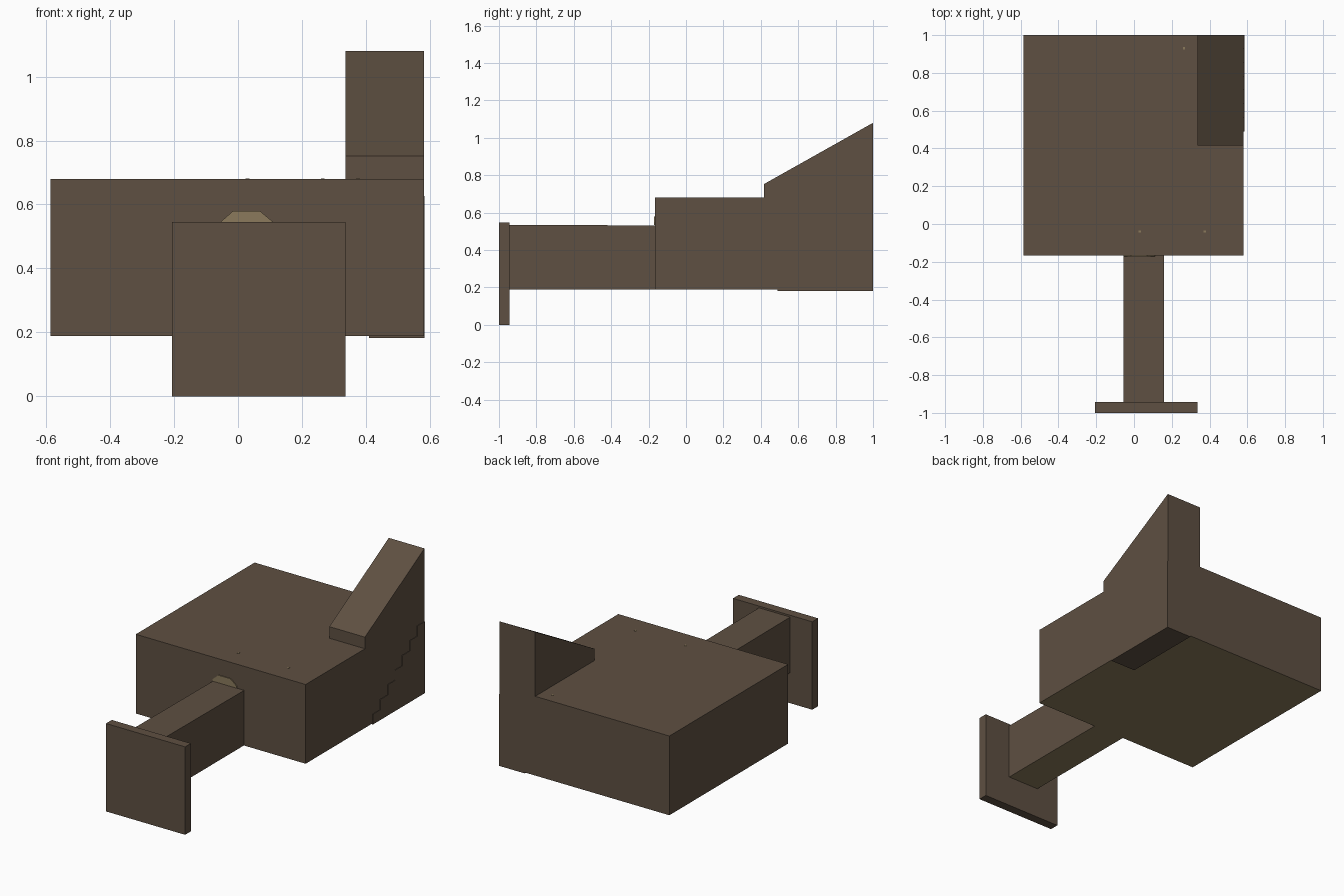
import bpy, bmesh

if "Cube" in bpy.data.objects:
    bpy.data.objects.remove(bpy.data.objects["Cube"])


def material(name, rgb):
    m = bpy.data.materials.new(name)
    m.diffuse_color = (*rgb, 1)
    m.use_nodes = True
    m.node_tree.nodes["Principled BSDF"].inputs["Base Color"].default_value = m.diffuse_color
    return m


brown = material("stone brown", (0.113, 0.080, 0.054))
tan = material("light tan", (0.258, 0.195, 0.107))


def prism(name, profile, lo, hi, axis, mat, floor_mat=None):
    """Extrude a 2D profile along x (profile = y,z) or y (profile = x,z)."""
    bm = bmesh.new()
    place = (lambda p, t: (t, *p)) if axis == "x" else (lambda p, t: (p[0], t, p[1]))
    a = [bm.verts.new(place(p, lo)) for p in profile]
    b = [bm.verts.new(place(p, hi)) for p in profile]
    bm.faces.new(a)
    bm.faces.new(b[::-1])
    n = len(profile)
    for i in range(n):
        j = (i + 1) % n
        bm.faces.new((a[i], b[i], b[j], a[j]))
    bmesh.ops.recalc_face_normals(bm, faces=bm.faces)
    bm.normal_update()
    if floor_mat:  # underside gets the floor colour
        for f in bm.faces:
            if f.normal.z < -0.9:
                f.material_index = 1
    me = bpy.data.meshes.new(name)
    bm.to_mesh(me)
    bm.free()
    me.materials.append(mat)
    if floor_mat:
        me.materials.append(floor_mat)
    ob = bpy.data.objects.new(name, me)
    bpy.context.collection.objects.link(ob)
    return ob


def box(name, x0, x1, y0, y1, z0, z1, mat=brown, floor_mat=None):
    return prism(name, [(y0, z0), (y1, z0), (y1, z1), (y0, z1)], x0, x1, "x", mat, floor_mat)


# Main chamber with a tan floor
box("chamber", -0.586, 0.581, -0.166, 1.0, 0.188, 0.68, floor_mat=tan)

# Corridor with a tan floor, and the entrance slab
prism("corridor", [(-0.945, 0.19), (-0.16, 0.19), (-0.16, 0.531), (-0.945, 0.535)],
      -0.056, 0.159, "x", brown, floor_mat=tan)
box("entrance_slab", -0.207, 0.337, -1.0, -0.943, 0.0, 0.546)

# Sloping stairwell roof
prism("stairwell", [(0.416, 0.6), (1.0, 0.6), (1.0, 1.08), (0.416, 0.752)],
      0.336, 0.581, "x", brown)

# Staircase showing through the side and underside of the chamber
steps, y0, y1, z0, z1 = 7, 0.49, 1.0, 0.182, 0.627
profile = [(y1, z0), (y0, z0)]
for i in range(steps):
    z = z0 + (z1 - z0) * (i + 1) / steps
    profile += [(y0 + (y1 - y0) * i / steps, z),
                (y0 + (y1 - y0) * (i + 1) / steps, z)]
prism("staircase", profile, 0.41, 0.584, "x", brown)

# Tan crest above the corridor, and small tips poking through the roof
prism("doorway_crest", [(-0.055, 0.533), (0.11, 0.533), (0.11, 0.545),
                        (0.068, 0.58), (-0.015, 0.58), (-0.055, 0.545)],
      -0.171, -0.16, "y", tan)
for i, (x, y) in enumerate([(0.03, -0.04), (0.375, -0.04), (0.265, 0.93)]):
    box(f"roof_tip_{i + 1}", x - 0.006, x + 0.006, y - 0.006, y + 0.006, 0.67, 0.682, tan)
